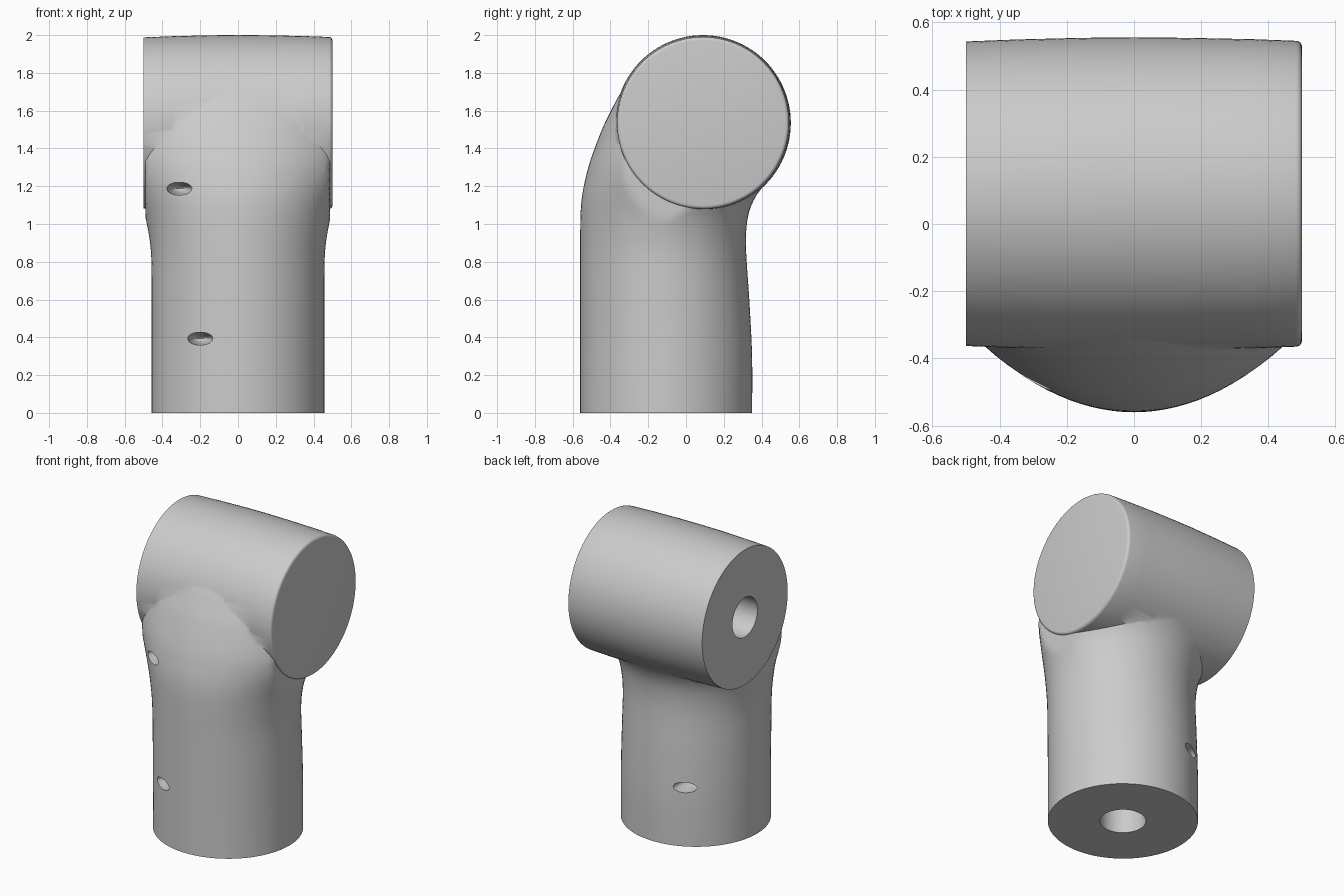
import bpy, bmesh, math
from mathutils import Matrix

if "Cube" in bpy.data.objects:
    bpy.data.objects.remove(bpy.data.objects["Cube"], do_unlink=True)

SIDES = 96
AXIS_Y, AXIS_Z = 0.09, 1.535      # centre line of the crosswise barrel
COLUMN_Y = -0.105                 # centre line of the upright column

grey = bpy.data.materials.new("plain grey")
grey.use_nodes = True
grey.diffuse_color = (0.6, 0.6, 0.6, 1)
grey.node_tree.nodes["Principled BSDF"].inputs["Base Color"].default_value = (0.6, 0.6, 0.6, 1)


def finish(name, bm):
    bmesh.ops.recalc_face_normals(bm, faces=bm.faces)
    mesh = bpy.data.meshes.new(name)
    bm.to_mesh(mesh)
    bm.free()
    mesh.materials.append(grey)
    ob = bpy.data.objects.new(name, mesh)
    bpy.context.collection.objects.link(ob)
    return ob


def loft(name, rings):
    """Skin a stack of closed rings and cap both ends."""
    bm = bmesh.new()
    rows = [[bm.verts.new(p) for p in ring] for ring in rings]
    for low, high in zip(rows, rows[1:]):
        for i in range(SIDES):
            j = (i + 1) % SIDES
            bm.faces.new((low[i], low[j], high[j], high[i]))
    bm.faces.new(rows[0])
    bm.faces.new(rows[-1])
    return finish(name, bm)


def smooth_rows(rows, steps=4):
    """Catmull-Rom interpolation of profile rows."""
    out = []
    padded = [rows[0]] + rows + [rows[-1]]
    for p0, p1, p2, p3 in zip(padded, padded[1:], padded[2:], padded[3:]):
        for s in range(steps):
            t = s / steps
            out.append([b + 0.5 * t * (c - a + t * (2*a - 5*b + 4*c - d + t * (3*(b - c) + d - a)))
                        for a, b, c, d in zip(p0, p1, p2, p3)])
    return out + [rows[-1]]


def combine(target, other, operation):
    mod = target.modifiers.new("combine", "BOOLEAN")
    mod.object, mod.operation, mod.solver = other, operation, "EXACT"
    bpy.context.view_layer.objects.active = target
    bpy.ops.object.modifier_apply(modifier=mod.name)
    bpy.data.objects.remove(other, do_unlink=True)


angles = [2 * math.pi * i / SIDES for i in range(SIDES)]

# Column flaring into the neck: height, half width, front y, back y
neck_rows = smooth_rows([
    (0.0, 0.457, -0.56, 0.35), (0.3, 0.457, -0.56, 0.35),
    (0.6, 0.457, -0.56, 0.335), (0.82, 0.459, -0.56, 0.32),
    (0.95, 0.473, -0.56, 0.318), (1.06, 0.498, -0.558, 0.333),
    (1.15, 0.535, -0.55, 0.372), (1.25, 0.59, -0.53, 0.445),
    (1.35, 0.625, -0.502, 0.48), (1.5, 0.64, -0.445, 0.48),
    (1.6, 0.64, -0.397, 0.46), (1.7, 0.64, -0.342, 0.43),
    (1.78, 0.6, -0.27, 0.38)])


def neck_ring(z, half, front, back):
    mid, depth = (front + back) / 2, (back - front) / 2
    return [(max(-0.49, min(0.488, half * math.cos(a))), mid + depth * math.sin(a), z)
            for a in angles]


body = loft("joint_body", [neck_ring(*row) for row in neck_rows])

# Slightly crowned crosswise barrel, rounded at its closed end
barrel_rows = [(-0.5, 0.453), (-0.35, 0.459), (-0.15, 0.464), (0, 0.465),
               (0.15, 0.464), (0.35, 0.46)]
for k in range(5):
    a = math.pi / 2 * k / 4
    barrel_rows.append((0.482 + 0.018 * math.sin(a), 0.437 + 0.018 * math.cos(a)))
barrel = loft("barrel", [[(x, AXIS_Y + r * math.cos(a), AXIS_Z + r * math.sin(a)) for a in angles]
                         for x, r in barrel_rows])
combine(body, barrel, "UNION")


def bore(location, axis, radius, depth):
    """Round socket, running both ways from its mouth."""
    bm = bmesh.new()
    turn = Matrix.Rotation(math.pi / 2, 4, "Y") if axis == "X" else Matrix.Identity(4)
    bmesh.ops.create_cone(bm, cap_ends=True, segments=48, radius1=radius, radius2=radius,
                          depth=2 * depth, matrix=Matrix.Translation(location) @ turn)
    combine(body, finish("bore", bm), "DIFFERENCE")


def pocket(location):
    """Shallow oval hole in the wall."""
    bm = bmesh.new()
    bmesh.ops.create_uvsphere(bm, u_segments=32, v_segments=16, radius=1,
                              matrix=Matrix.Translation(location) @ Matrix.Diagonal((0.067, 0.2, 0.034, 1)))
    combine(body, finish("pocket", bm), "DIFFERENCE")


# Sockets in the base and in the open end of the barrel
bore((0, COLUMN_Y, 0), "Z", 0.14, 0.75)
bore((-0.5, AXIS_Y, AXIS_Z), "X", 0.132, 0.7)

# Oval side holes
for spot in ((-0.2, -0.515, 0.393), (-0.2, 0.305, 0.393), (-0.31, -0.455, 1.187)):
    pocket(spot)

# Smooth shading with crisp rims
bpy.ops.object.select_all(action="DESELECT")
body.select_set(True)
bpy.context.view_layer.objects.active = body
bpy.ops.object.shade_smooth_by_angle(angle=math.radians(42))
